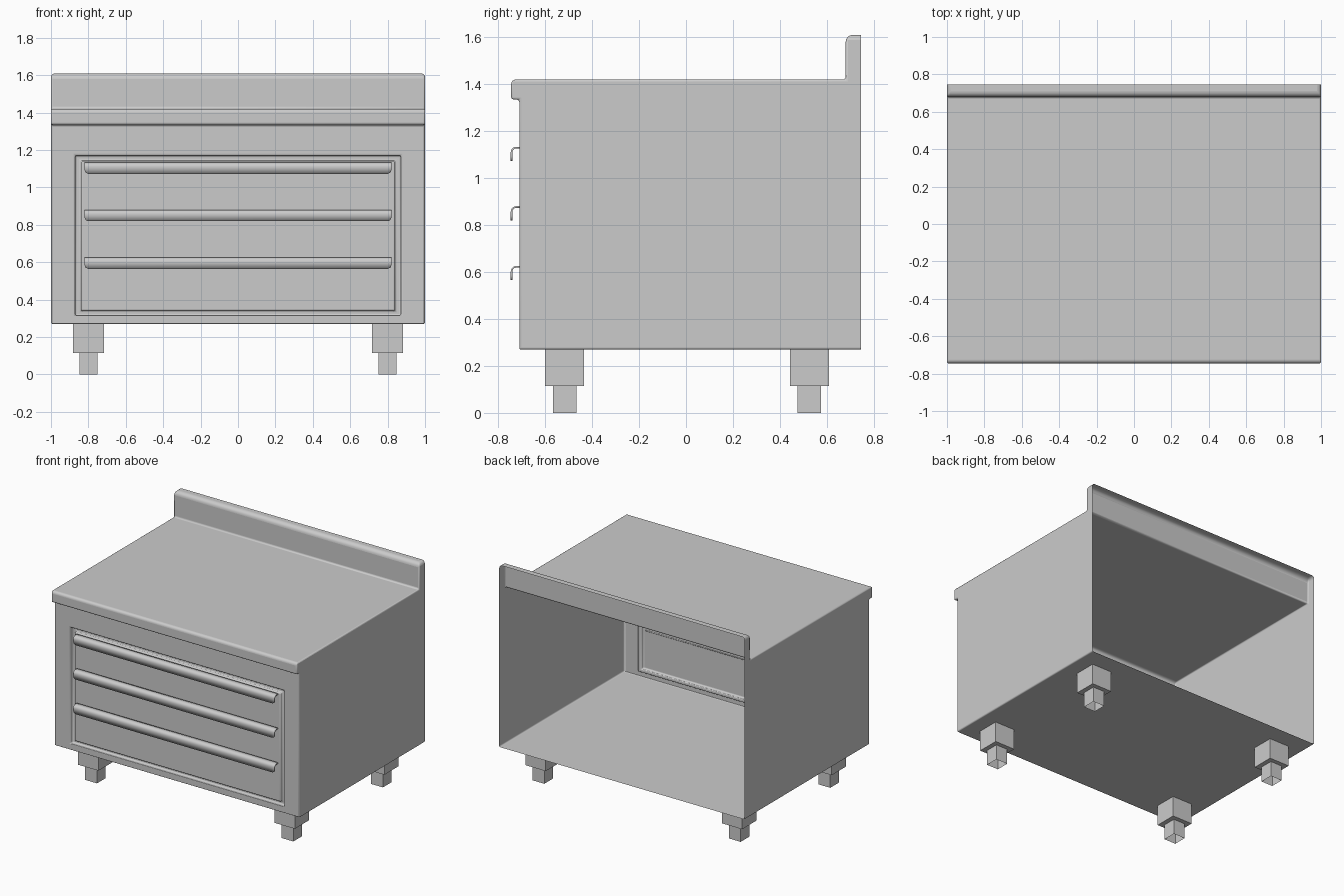
import bpy, bmesh, math

if "Cube" in bpy.data.objects:
    bpy.data.objects.remove(bpy.data.objects["Cube"])


def make_object(name, bm, smooth=True):
    mesh = bpy.data.meshes.new(name)
    bm.to_mesh(mesh)
    bm.free()
    obj = bpy.data.objects.new(name, mesh)
    bpy.context.collection.objects.link(obj)
    if smooth:
        bpy.ops.object.select_all(action='DESELECT')
        bpy.context.view_layer.objects.active = obj
        obj.select_set(True)
        bpy.ops.object.shade_smooth_by_angle(angle=math.radians(35))
    return obj


def box(name, x, y, z0, z1, half, open_bottom=False):
    bm = bmesh.new()
    bmesh.ops.create_cube(bm, size=1)
    for v in bm.verts:
        v.co = (x + v.co.x * 2 * half[0], y + v.co.y * 2 * half[1], z1 if v.co.z > 0 else z0)
    bm.normal_update()
    if open_bottom:
        bmesh.ops.delete(bm, geom=[f for f in bm.faces if f.normal.z < -0.5], context='FACES')
    return make_object(name, bm, smooth=False)


# Cabinet shell: side profile swept across the width, left open at the back
BACK, FRONT, LIP = 0.745, -0.71, -0.745
profile = [(BACK, 0.27), (FRONT, 0.27), (FRONT, 1.335), (LIP, 1.335),
           (LIP, 1.42), (0.68, 1.42), (0.68, 1.61), (BACK, 1.61)]
bm = bmesh.new()
left = [bm.verts.new((-1, y, z)) for y, z in profile]
right = [bm.verts.new((1, y, z)) for y, z in profile]
bm.faces.new(left)
bm.faces.new(right[::-1])
strips = [bm.faces.new((left[i], right[i], right[i + 1], left[i + 1]))
          for i in range(len(profile) - 1)]
bmesh.ops.recalc_face_normals(bm, faces=bm.faces)

# Groove around the drawer front
front = strips[1]
for hx, z0, z1, y in [(0.87, 0.315, 1.17, FRONT), (0.87, 0.315, 1.17, -0.68),
                      (0.84, 0.34, 1.142, -0.68), (0.84, 0.34, 1.142, -0.703)]:
    bmesh.ops.inset_individual(bm, faces=[front], thickness=0.01)
    mid = front.calc_center_median()
    for v in front.verts:
        v.co = (math.copysign(hx, v.co.x), y, z1 if v.co.z > mid.z else z0)
bm.normal_update()

# Edge rounding radii stored as bevel weights
MAX_R = 0.03
layer = bm.edges.layers.float.new("bevel_weight_edge")
for e in bm.edges:
    if e.is_boundary or e.calc_face_angle(0) < 0.3:
        continue
    a, b = e.verts[0].co, e.verts[1].co
    along_x = abs(a.x - b.x) > 1.9
    if min(a.z, b.z) > 1.6:
        r = 0.03 if along_x else 0.022
    elif along_x and min(a.z, b.z) > 1.4 and a.y < -0.7:
        r = 0.02
    elif along_x:
        r = 0.012
    else:
        r = 0.009
    e[layer] = r / MAX_R
body = make_object("cabinet_shell", bm)
bevel = body.modifiers.new("rounding", 'BEVEL')
bevel.limit_method = 'WEIGHT'
bevel.width = MAX_R
bevel.segments = 4

# Drawer pulls: hooked sheet with rounded lower corners
arc = [(-0.723 - 0.02 * math.sin(t), -0.02 + 0.02 * math.cos(t))
       for t in [math.pi / 2 * i / 6 for i in range(7)]]
section = [(-0.702, 0)] + arc + [(-0.743, -0.057)]
columns = [(0.82, 0.018), (0.815, 0.006), (0.802, 0)]
columns = [(-x, lift) for x, lift in columns] + columns[::-1]
for label, top in [("upper", 1.13), ("middle", 0.877), ("lower", 0.622)]:
    bm = bmesh.new()
    grid = [[bm.verts.new((x, y, top + z + (lift if i == len(section) - 1 else 0)))
             for i, (y, z) in enumerate(section)] for x, lift in columns]
    for c0, c1 in zip(grid, grid[1:]):
        for i in range(len(section) - 1):
            bm.faces.new((c0[i], c0[i + 1], c1[i + 1], c1[i]))
    pull = make_object(label + "_drawer_pull", bm)
    solid = pull.modifiers.new("sheet", 'SOLIDIFY')
    solid.thickness = 0.007
    solid.offset = 0

# Stepped square legs
for side, x in [("left", -0.8), ("right", 0.8)]:
    for end, y in [("front", -0.517), ("back", 0.525)]:
        box(f"{end}_{side}_leg", x, y, 0.115, 0.27, (0.083, 0.083))
        box(f"{end}_{side}_foot", x, y, 0, 0.115, (0.048, 0.05), open_bottom=True)
